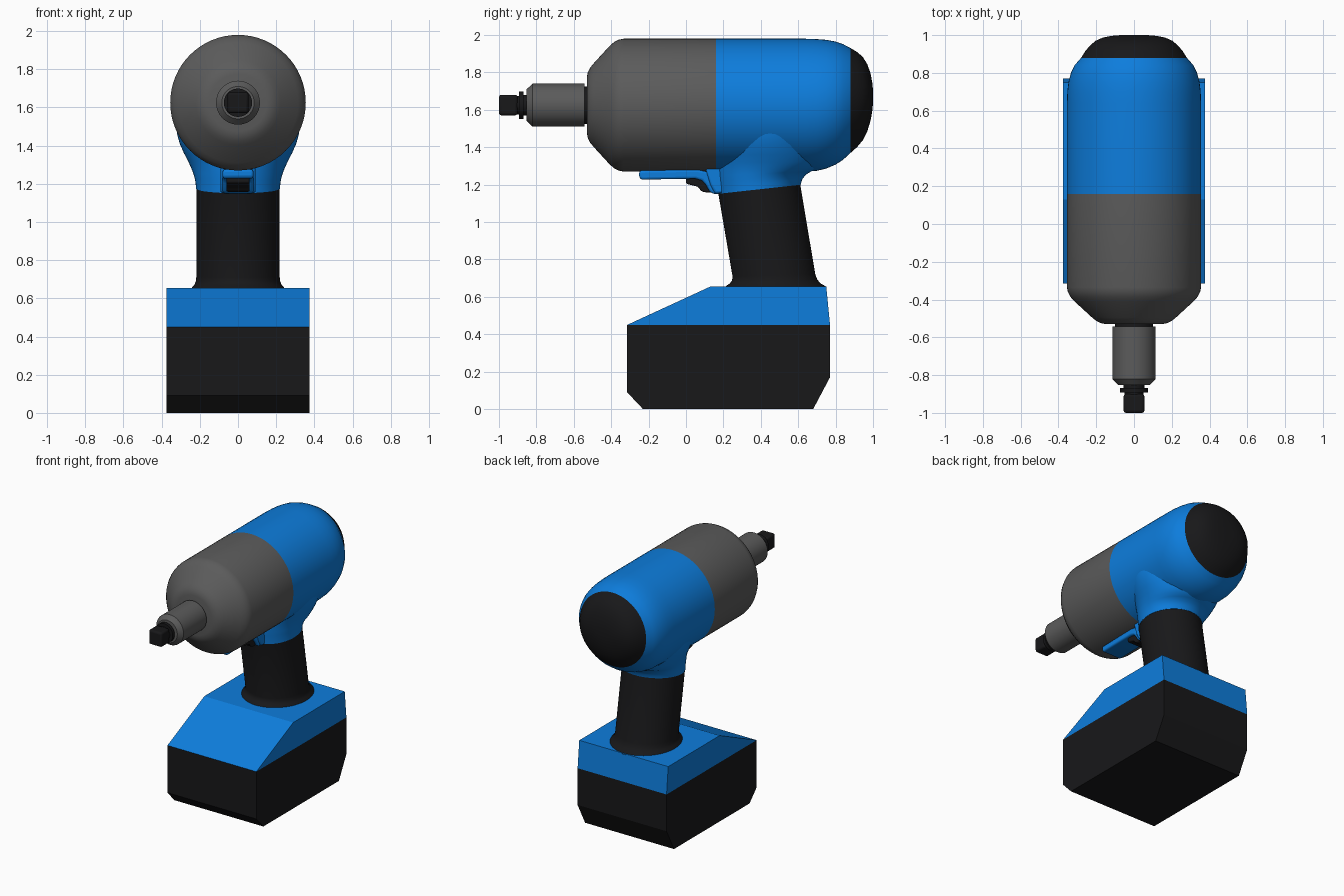
import bpy, bmesh
from math import cos, sin, pi, radians

N = 64
CZ = 1.625  # height of the barrel axis


def material(name, rgb):
    m = bpy.data.materials.new(name)
    m.diffuse_color = (*rgb, 1)
    return m


BLUE = material("blue", (0.004, 0.205, 0.72))
BLACK = material("black", (0.009, 0.009, 0.010))
GREY = material("grey", (0.105, 0.105, 0.105))


def finish(name, bm, mat, angle=35):
    bmesh.ops.recalc_face_normals(bm, faces=bm.faces)
    me = bpy.data.meshes.new(name)
    bm.to_mesh(me)
    bm.free()
    ob = bpy.data.objects.new(name, me)
    bpy.context.collection.objects.link(ob)
    me.materials.append(mat)
    bpy.ops.object.select_all(action='DESELECT')
    ob.select_set(True)
    bpy.context.view_layer.objects.active = ob
    if angle:
        bpy.ops.object.shade_smooth_by_angle(angle=radians(angle))
    return ob


def loft(name, rings, mat, angle=35):
    bm = bmesh.new()
    loops = [[bm.verts.new(p) for p in r] for r in rings]
    for a, b in zip(loops, loops[1:]):
        for i in range(len(a)):
            j = (i + 1) % len(a)
            bm.faces.new((a[i], a[j], b[j], b[i]))
    bm.faces.new(loops[0])
    bm.faces.new(loops[-1])
    return finish(name, bm, mat, angle)


def ring_y(y, rx, rz=None, cz=CZ):
    rz = rx if rz is None else rz
    return [(rx * cos(2 * pi * i / N), y, cz + rz * sin(2 * pi * i / N)) for i in range(N)]


def ring_z(z, cy, rx, ry, tilt=0.0):
    pts = [(rx * cos(2 * pi * i / N), ry * sin(2 * pi * i / N)) for i in range(N)]
    return [(x, cy + y, z + tilt * y) for x, y in pts]


def prism(name, outline, half, mat, bevel=0.0):
    """Extrude a (y, z) outline across x."""
    ob = loft(name, [[(x, y, z) for y, z in outline] for x in (-half, half)], mat, 35 if bevel else 0)
    if bevel:
        b = ob.modifiers.new("round", 'BEVEL')
        b.width, b.segments, b.limit_method, b.angle_limit = bevel, 3, 'ANGLE', radians(35)
    return ob


# Barrel: grey nose housing, blue motor housing, black end cap
loft("nose_housing", [ring_y(*p) for p in (
    (-0.53, 0.15), (-0.525, 0.175), (-0.513, 0.20), (-0.495, 0.222), (-0.41, 0.315),
    (-0.385, 0.337), (-0.36, 0.35), (-0.335, 0.355), (0.16, 0.355))], GREY)
back = (0.88, 0.28, 0.28, 1.65)
loft("motor_housing", [ring_y(*p) for p in (
    (0.16, 0.355), (0.64, 0.355), (0.70, 0.353, 0.352, 1.626), (0.75, 0.347, 0.344, 1.63),
    (0.80, 0.334, 0.329, 1.636), (0.84, 0.315, 0.309, 1.642), back)], BLUE)
loft("end_cap", [ring_y(*p) for p in (
    back, (0.915, 0.258, 0.254, 1.655), (0.945, 0.233, 0.223, 1.66),
    (0.97, 0.203, 0.178, 1.665), (0.987, 0.165, 0.125, 1.668),
    (0.996, 0.12, 0.075, 1.67), (1.0, 0.07, 0.035, 1.67))], BLACK)

# Anvil: dark seal, grey sleeve, retaining ring and square drive
loft("anvil_seal", [ring_y(-0.525, 0.1), ring_y(-0.55, 0.1)], BLACK)
loft("anvil_sleeve", [ring_y(*p) for p in (
    (-0.543, 0.115), (-0.82, 0.115), (-0.852, 0.085))], GREY, 15)
loft("retaining_ring", [ring_y(*p) for p in (
    (-0.845, 0.055), (-0.868, 0.055), (-0.868, 0.074), (-0.892, 0.074),
    (-0.892, 0.05), (-0.91, 0.05))], BLACK)
prism("square_drive", [(-1.0, CZ - 0.055), (-0.9, CZ - 0.055),
                       (-0.9, CZ + 0.055), (-1.0, CZ + 0.055)], 0.055, BLACK, 0.014)

# Handle: blue collar blending into the barrel, black grip with a flared foot
loft("handle_collar", [ring_z(*p) for p in (
    (1.175, 0.392, 0.22, 0.221, 0.11), (1.205, 0.395, 0.222, 0.226, 0.10),
    (1.235, 0.402, 0.228, 0.237, 0.07), (1.26, 0.415, 0.236, 0.253, 0.04),
    (1.28, 0.432, 0.244, 0.272, 0.02), (1.32, 0.445, 0.262, 0.285),
    (1.36, 0.45, 0.283, 0.288), (1.41, 0.45, 0.305, 0.288),
    (1.46, 0.45, 0.319, 0.286), (1.51, 0.45, 0.325, 0.28))], BLUE, 50)
loft("handle_grip", [ring_z(*p) for p in (
    (1.176, 0.392, 0.218, 0.219, 0.11), (0.715, 0.47, 0.218, 0.221, 0.03),
    (0.69, 0.474, 0.221, 0.228, 0.01), (0.672, 0.477, 0.228, 0.242),
    (0.66, 0.479, 0.24, 0.262), (0.65, 0.48, 0.245, 0.272))], BLACK, 50)

# Trigger: curved blue lever with a black switch behind it
prism("trigger_lever", [
    (-0.25, 1.275), (-0.25, 1.235), (-0.235, 1.227), (0.05, 1.232), (0.085, 1.222),
    (0.105, 1.20), (0.125, 1.165), (0.145, 1.15), (0.175, 1.15), (0.19, 1.18),
    (0.165, 1.215), (0.14, 1.25), (0.11, 1.27), (0.06, 1.28)], 0.08, BLUE, 0.012)
prism("trigger_switch", [
    (0.0, 1.24), (0.0, 1.205), (0.06, 1.19), (0.085, 1.163), (0.11, 1.158),
    (0.17, 1.16), (0.17, 1.24)], 0.06, BLACK, 0.008)
prism("trigger_block", [(0.1, 1.3), (0.13, 1.2), (0.155, 1.152), (0.26, 1.16), (0.26, 1.3)],
      0.092, BLUE, 0.012)

# Battery: blue wedge mount over a black pack
prism("battery_mount", [(-0.315, 0.45), (0.77, 0.45), (0.75, 0.655), (0.13, 0.655)], 0.375, BLUE)
prism("battery_pack", [(-0.315, 0.45), (-0.315, 0.09), (-0.23, 0), (0.68, 0),
                       (0.77, 0.17), (0.77, 0.45)], 0.375, BLACK)
